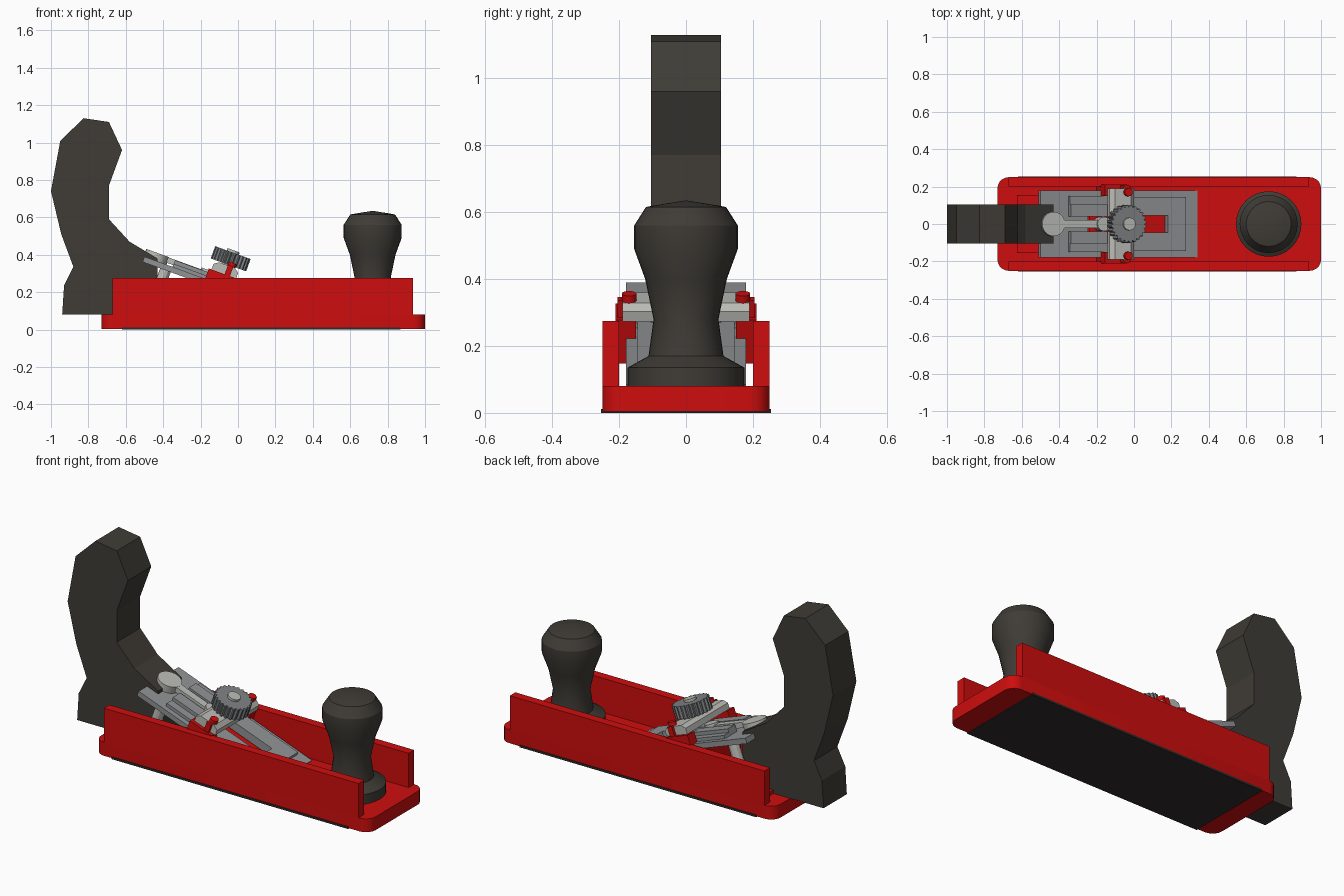
import bpy, bmesh, math
from mathutils import Matrix, Vector

if "Cube" in bpy.data.objects:
    bpy.data.objects.remove(bpy.data.objects["Cube"])


def material(name, rgb):
    m = bpy.data.materials.new(name)
    m.diffuse_color = (*rgb, 1)
    m.use_nodes = True
    m.node_tree.nodes["Principled BSDF"].inputs["Base Color"].default_value = m.diffuse_color
    return m


RED = material("red_paint", (0.62, 0.004, 0.004))
BROWN = material("dark_brown", (0.050, 0.045, 0.037))
BLACK = material("sole_black", (0.028, 0.025, 0.023))
STEEL = material("steel_grey", (0.28, 0.29, 0.30))
WHEEL = material("wheel_grey", (0.21, 0.22, 0.23))
LIGHT = material("light_metal", (0.50, 0.50, 0.47))

# Sloping frame of the blade: x runs down the blade, z is its normal
SLOPE = Matrix.Translation((-0.5, 0, 0.39)) @ Matrix.Rotation(math.radians(20), 4, 'Y')
WORLD = Matrix.Identity(4)


def finish(name, bm, mat, frame=WORLD, smooth=False):
    bmesh.ops.recalc_face_normals(bm, faces=bm.faces)
    bm.transform(frame)
    me = bpy.data.meshes.new(name)
    bm.to_mesh(me)
    bm.free()
    ob = bpy.data.objects.new(name, me)
    bpy.context.collection.objects.link(ob)
    me.materials.append(mat)
    if smooth:
        bpy.context.view_layer.objects.active = ob
        ob.select_set(True)
        bpy.ops.object.shade_smooth_by_angle(angle=math.radians(25))
        ob.select_set(False)
    return ob


def boxes(name, bounds, mat, frame=WORLD):
    bm = bmesh.new()
    for x0, x1, y0, y1, z0, z1 in bounds:
        m = Matrix.Translation(((x0 + x1) / 2, (y0 + y1) / 2, (z0 + z1) / 2)) \
            @ Matrix.Diagonal((x1 - x0, y1 - y0, z1 - z0, 1))
        bmesh.ops.create_cube(bm, size=1, matrix=m)
    return finish(name, bm, mat, frame)


def prism(name, pts, direction, mat, frame=WORLD, smooth=False):
    """Extrude a closed 3D outline along a direction."""
    bm = bmesh.new()
    face = bm.faces.new([bm.verts.new(p) for p in pts])
    ext = bmesh.ops.extrude_face_region(bm, geom=[face])
    verts = [v for v in ext["geom"] if isinstance(v, bmesh.types.BMVert)]
    bmesh.ops.translate(bm, verts=verts, vec=Vector(direction))
    return finish(name, bm, mat, frame, smooth)


def disc(name, x, y, r, z0, z1, mat, frame=WORLD, n=24):
    pts = [(x + r * math.cos(2 * math.pi * i / n), y + r * math.sin(2 * math.pi * i / n), z0)
           for i in range(n)]
    return prism(name, pts, (0, 0, z1 - z0), mat, frame, True)


# Bed with rounded corners
R = 0.06
bed = []
for cx, cy, start in ((1 - R, 0.25 - R, 0), (-0.73 + R, 0.25 - R, 90),
                      (-0.73 + R, -0.25 + R, 180), (1 - R, -0.25 + R, 270)):
    for k in range(6):
        a = math.radians(start + 18 * k)
        bed.append((cx + R * math.cos(a), cy + R * math.sin(a), 0.004))
prism("bed", bed, (0, 0, 0.076), RED, smooth=True)

# Side walls, sole and rear pad
for side, s in (("front", -1), ("back", 1)):
    y0, y1 = sorted((s * 0.2, s * 0.25))
    boxes(side + "_wall", [(-0.67, 0.935, y0, y1, 0.07, 0.275)], RED)
boxes("sole", [(-0.62, 0.87, -0.254, 0.254, 0, 0.012)], BLACK)
boxes("rear_pad", [(-0.625, -0.4, -0.155, 0.155, 0.07, 0.1)], RED)

# Rear handle
handle = [(-0.94, 0.08), (-0.93, 0.235), (-0.88, 0.335), (-0.945, 0.51), (-1.0, 0.74),
          (-0.95, 1.01), (-0.825, 1.13), (-0.69, 1.11), (-0.62, 0.96), (-0.69, 0.77),
          (-0.69, 0.59), (-0.58, 0.47), (-0.48, 0.41), (-0.43, 0.38), (-0.43, 0.08)]
prism("rear_handle", [(x, -0.105, z) for x, z in handle], (0, 0.21, 0), BROWN)

# Turned front knob
profile = [(0, 0.08), (0.175, 0.08), (0.175, 0.135), (0.112, 0.17), (0.097, 0.28),
           (0.122, 0.40), (0.155, 0.49), (0.155, 0.56), (0.12, 0.615), (0.1, 0.619), (0, 0.635)]
bm = bmesh.new()
vs = [bm.verts.new((r, 0, z)) for r, z in profile]
es = [bm.edges.new(p) for p in zip(vs, vs[1:])]
bmesh.ops.spin(bm, geom=vs + es, cent=(0, 0, 0), axis=(0, 0, 1), angle=2 * math.pi, steps=32)
bmesh.ops.remove_doubles(bm, verts=bm.verts, dist=0.0005)
finish("front_knob", bm, BROWN, Matrix.Translation((0.72, 0, 0)), True)

# Wedge seat under the blade
seat = [(-0.24, 0.075), (-0.24, 0.25), (0.24, 0.075)]
prism("blade_seat", [(x, -0.15, z) for x, z in seat], (0, 0.3, 0), RED)


def slotted(x0, x1, s0, s1, w, sw, z0, z1):
    """Plate bounds leaving a slot open in the middle."""
    return [(x0, x1, -w, -sw, z0, z1), (x0, x1, sw, w, z0, z1),
            (x0, s0, -sw, sw, z0, z1), (s1, x1, -sw, sw, z0, z1)]


# Slotted blade, cap iron and raised cap
boxes("blade", slotted(0, 0.894, 0.27, 0.72, 0.18, 0.045, -0.03, 0), STEEL, SLOPE)
boxes("cap_iron", slotted(0.34, 0.82, 0.36, 0.72, 0.145, 0.045, -0.002, 0.018), STEEL, SLOPE)
boxes("lever_cap", [(0.16, 0.40, -0.15, -0.04, 0, 0.018), (0.16, 0.40, 0.04, 0.15, 0, 0.018),
                    (0.16, 0.40, -0.105, -0.04, 0, 0.038), (0.16, 0.40, 0.04, 0.105, 0, 0.038)],
      STEEL, SLOPE)

# Adjusting lever
disc("lever_pad", 0.06, 0, 0.065, 0, 0.042, LIGHT, SLOPE)
boxes("lever_arm", [(0.08, 0.37, -0.022, 0.022, 0.01, 0.04)], LIGHT, SLOPE)
disc("lever_pivot", 0.345, 0, 0.038, -0.02, 0.05, LIGHT, SLOPE)

# Clamp bar with brackets and screws
bar = [(0.36, 0.058), (0.36, 0.09), (0.385, 0.108), (0.475, 0.108), (0.50, 0.09), (0.50, 0.058)]
prism("clamp_bar", [(x, -0.19, z) for x, z in bar], (0, 0.38, 0), LIGHT, SLOPE)
for side, s in (("front", -1), ("back", 1)):
    y0, y1 = sorted((s * 0.15, s * 0.21))
    boxes(side + "_bracket", [(0.345, 0.49, y0, y1, -0.08, 0.058)], RED, SLOPE)
    disc(side + "_screw", 0.455, s * 0.17, 0.022, 0.1, 0.13, RED, SLOPE, 16)
    boxes(side + "_post", [(0.435, 0.465, *sorted((s * 0.19, s * 0.205)), 0.05, 0.112)], RED, SLOPE)
    # Bolts below the blade
    disc(side + "_bolt", 0.13, s * 0.13, 0.03, -0.22, -0.02, LIGHT, SLOPE, 12)

# Knurled thumb wheel and its hub
teeth = 24
gear = []
for i in range(teeth):
    for frac, r in ((0, 0.09), (0.3, 0.101), (0.6, 0.101), (0.9, 0.09)):
        a = 2 * math.pi * (i + frac) / teeth
        gear.append((0.437 + r * math.cos(a), r * math.sin(a), 0.112))
prism("thumb_wheel", gear, (0, 0, 0.07), WHEEL, SLOPE)
disc("wheel_hub", 0.437, 0, 0.034, 0.05, 0.195, LIGHT, SLOPE)
